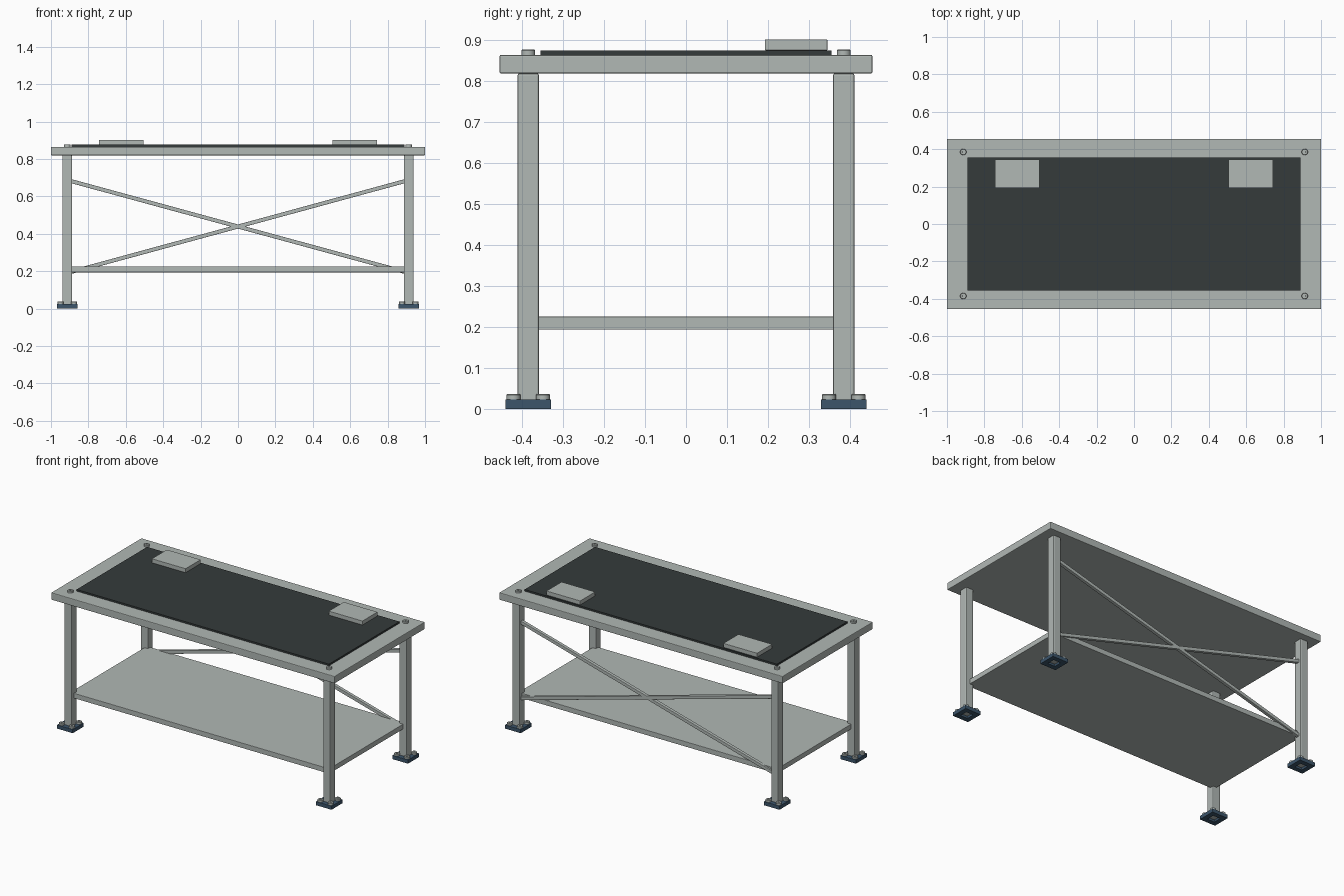
import bpy, bmesh, math
from mathutils import Vector

if "Cube" in bpy.data.objects:
    bpy.data.objects.remove(bpy.data.objects["Cube"])


def material(name, rgb):
    m = bpy.data.materials.new(name)
    m.use_nodes = True
    m.diffuse_color = (*rgb, 1)
    m.node_tree.nodes["Principled BSDF"].inputs["Base Color"].default_value = (*rgb, 1)
    return m


METAL = material("light grey metal", (0.44, 0.48, 0.46))
MAT = material("charcoal mat", (0.035, 0.043, 0.043))
PAD = material("slate blue pad", (0.045, 0.09, 0.145))


def finish(bm, name, mat, bevel=0.0, smooth=False):
    """Turn a bmesh into a named object with an optional edge bevel."""
    bmesh.ops.recalc_face_normals(bm, faces=bm.faces)
    mesh = bpy.data.meshes.new(name)
    bm.to_mesh(mesh)
    bm.free()
    mesh.materials.append(mat)
    ob = bpy.data.objects.new(name, mesh)
    bpy.context.collection.objects.link(ob)
    if bevel:
        mod = ob.modifiers.new("Bevel", "BEVEL")
        mod.width, mod.segments = bevel, 2
    if smooth:
        bpy.ops.object.select_all(action="DESELECT")
        ob.select_set(True)
        bpy.context.view_layer.objects.active = ob
        bpy.ops.object.shade_smooth_by_angle(angle=math.radians(35))
    return ob


def box(name, lo, hi, mat, bevel=0.0):
    lo, hi = Vector(lo), Vector(hi)
    bm = bmesh.new()
    bmesh.ops.create_cube(bm, size=1)
    for v in bm.verts:
        v.co = (lo + hi) / 2 + v.co * (hi - lo)
    return finish(bm, name, mat, bevel)


def bolt(name, x, y, z, radius=0.017, height=0.013):
    """Round bolt head with a chamfered rim and a sunken socket."""
    bm = bmesh.new()
    bmesh.ops.create_cone(bm, cap_ends=True, segments=16, radius1=radius,
                          radius2=radius, depth=height)
    bmesh.ops.translate(bm, verts=bm.verts, vec=(x, y, z + height / 2))
    top = max(bm.faces, key=lambda f: f.calc_center_median().z)
    rim = list(top.edges)
    bmesh.ops.bevel(bm, geom=rim, offset=0.002, segments=1, affect="EDGES")
    top = max(bm.faces, key=lambda f: f.calc_center_median().z)
    bmesh.ops.inset_region(bm, faces=[top], thickness=radius * 0.55)
    bmesh.ops.inset_region(bm, faces=[top], thickness=0.0005, depth=-0.005)
    return finish(bm, name, METAL, smooth=True)


def foot_pad(name, x, y, half, hole, height):
    """Square pad with a square opening for the leg."""
    bm = bmesh.new()
    rings = []
    for h, z in ((half, 0), (half, height), (hole, height), (hole, 0)):
        rings.append([bm.verts.new((x + sx * h, y + sy * h, z))
                      for sx, sy in ((-1, -1), (1, -1), (1, 1), (-1, 1))])
    for a, b in zip(rings, rings[1:] + rings[:1]):
        for i in range(4):
            j = (i + 1) % 4
            bm.faces.new((a[i], a[j], b[j], b[i]))
    return finish(bm, name, PAD, 0.002)


def brace(name, start, end, width):
    """Square bar between two points."""
    start, end = Vector(start), Vector(end)
    axis = end - start
    turn = axis.to_track_quat("X", "Z")
    bm = bmesh.new()
    bmesh.ops.create_cube(bm, size=1)
    for v in bm.verts:
        size = Vector((v.co.x * axis.length, v.co.y * width, v.co.z * width))
        v.co = (start + end) / 2 + turn @ size
    return finish(bm, name, METAL, 0.002)


LEG_X, LEG_Y, LEG_HALF = 0.913, 0.385, 0.026
TOP_LOW, TOP_HIGH, MAT_HIGH = 0.819, 0.865, 0.876

# Table top, mat and lower shelf
box("table_top", (-1, -0.455, TOP_LOW), (1, 0.455, TOP_HIGH), METAL, 0.004)
box("work_mat", (-0.89, -0.355, TOP_HIGH), (0.89, 0.355, MAT_HIGH), MAT)
box("lower_shelf", (-LEG_X, -LEG_Y, 0.194), (LEG_X, LEG_Y, 0.226), METAL, 0.002)

# Legs, feet and bolts at each corner
for sx, side in ((-1, "right"), (1, "left")):
    for sy, end in ((-1, "front"), (1, "back")):
        x, y = sx * LEG_X, sy * LEG_Y
        tag = f"{end}_{side}"
        box(f"{tag}_leg", (x - LEG_HALF, y - LEG_HALF, 0.012),
            (x + LEG_HALF, y + LEG_HALF, TOP_LOW + 0.001), METAL, 0.005)
        foot_pad(f"{tag}_foot", x, y, 0.056, LEG_HALF - 0.001, 0.024)
        bolt(f"{tag}_top_bolt", x, y, TOP_HIGH)
        for i, (bx, by) in enumerate(((-1, -1), (1, -1), (1, 1), (-1, 1))):
            bolt(f"{tag}_foot_bolt_{i + 1}", x + bx * 0.036, y + by * 0.036, 0.024)
    # Raised block on the mat
    xs = sorted((sx * 0.505, sx * 0.743))
    box(f"{side}_block", (xs[0], 0.193, MAT_HIGH), (xs[1], 0.345, 0.902), METAL, 0.001)
    # Diagonal brace across the back
    brace(f"{side}_back_brace", (sx * LEG_X, LEG_Y, 0.687),
          (-sx * LEG_X, LEG_Y, 0.19), 0.021)
